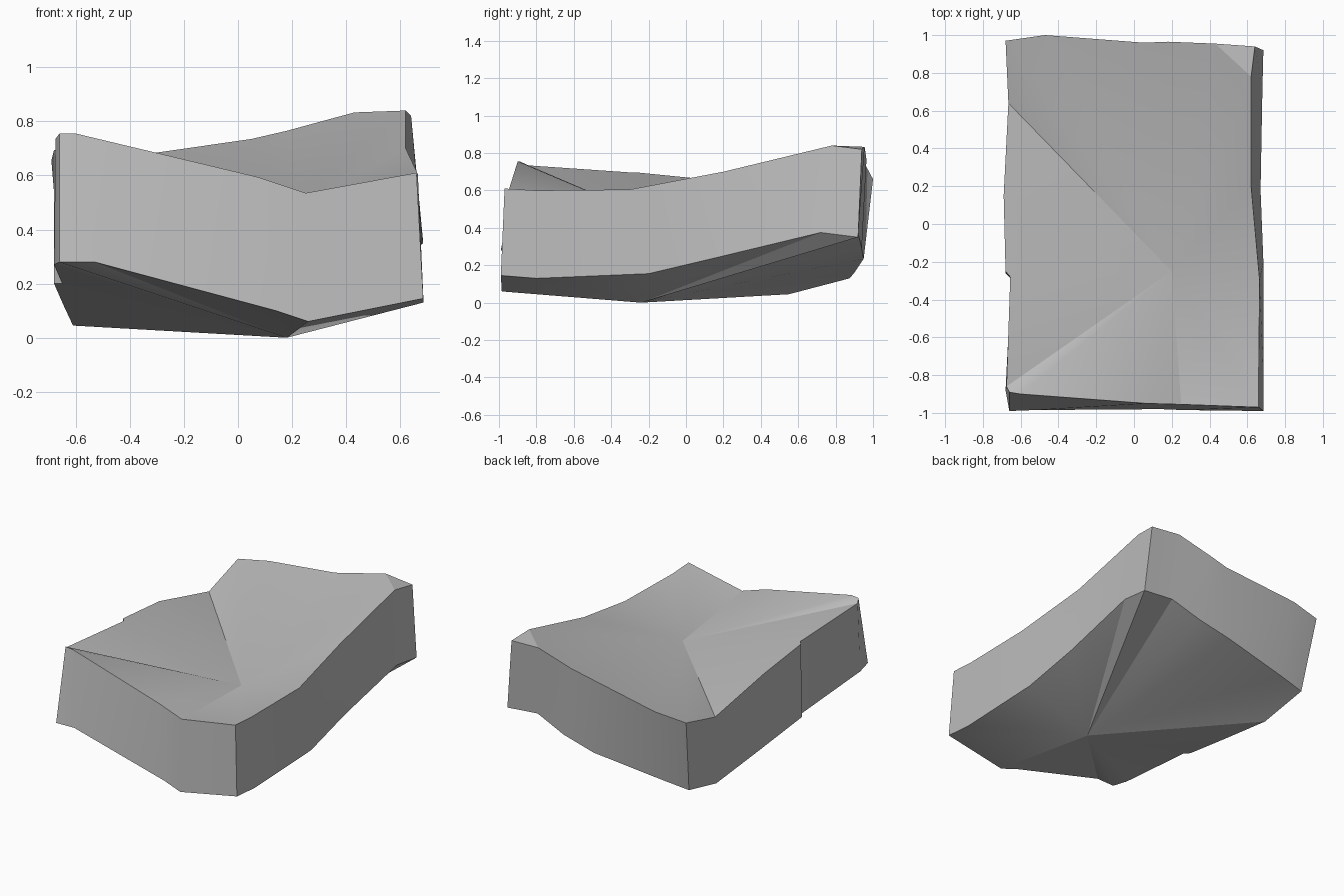
import bpy
import bmesh
import math

default_cube = bpy.data.objects.get("Cube")
if default_cube:
    bpy.data.objects.remove(default_cube, do_unlink=True)


def make_material(name, colour):
    material = bpy.data.materials.new(name)
    material.use_nodes = True
    material.diffuse_color = colour
    shader = material.node_tree.nodes["Principled BSDF"]
    shader.inputs["Base Color"].default_value = colour
    shader.inputs["Roughness"].default_value = 0.9
    return material


# Rim of the slab: each entry pairs a top point with the bottom point below it
front_rim = [
    ((-.66, -.89, .755), (-.66, -.99, .28)),
    ((-.6, -.9, .755), (-.53, -.985, .28)),
    ((.07, -.95, .595), (.14, -.98, .1)),
    ((.25, -.955, .535), (.26, -.985, .06)),
]
left_rim = [
    ((.66, -.97, .61), (.685, -.99, .145)),
    ((.66, -.8, .6), (.685, -.8, .13)),
    ((.665, -.3, .605), (.685, -.2, .155)),
    ((.62, .2, .7), (.67, .18, .245)),
    ((.62, .78, .84), (.68, .72, .375)),
]
back_rim = [
    ((.64, .94, .82), (.685, .92, .35)),
    ((.43, .955, .833), (.46, .92, .37)),
    ((.18, .965, .765), (.25, .94, .29)),
    ((.05, .96, .735), (.02, .95, .235)),
    ((-.47, 1, .66), (-.45, .9, .16)),
]
right_rim = [
    ((-.68, .97, .63), (-.635, .875, .13)),
    ((-.665, .64, .54), (-.61, .55, .045)),
    ((-.69, .15, .655), (-.645, .15, .12)),
    ((-.68, -.25, .695), (-.68, -.26, .2)),
    ((-.655, -.28, .695), (-.65, -.29, .2)),
    ((-.675, -.86, .735), (-.68, -.88, .27)),
]
TOP_HOLLOW = (.2, -.25, .48)
BOTTOM_PEAK = (.18, -.24, 0)


def fan(bm, ring, centre, skip=()):
    """Close a ring with triangles that meet at one centre point."""
    hub = bm.verts.new(centre)
    ring = [v for v in ring if v not in skip]
    for here, following in zip(ring, ring[1:] + ring[:1]):
        bm.faces.new((hub, here, following))


def build_slab(name, rim, material):
    bm = bmesh.new()
    top = [bm.verts.new(upper) for upper, lower in rim]
    bottom = [bm.verts.new(lower) for upper, lower in rim]

    # Side walls
    count = len(rim)
    for i in range(count):
        j = (i + 1) % count
        bm.faces.new((bottom[i], bottom[j], top[j], top[i]))

    # Chipped corner on the top, then the hollow and the underside
    corner = len(front_rim) + len(left_rim)
    bm.faces.new(top[corner - 1:corner + 2])
    fan(bm, top, TOP_HOLLOW, skip=(top[corner],))
    fan(bm, bottom, BOTTOM_PEAK)
    bmesh.ops.recalc_face_normals(bm, faces=bm.faces)

    mesh = bpy.data.meshes.new(name)
    bm.to_mesh(mesh)
    bm.free()
    mesh.materials.append(material)
    slab = bpy.data.objects.new(name, mesh)
    bpy.context.collection.objects.link(slab)
    return slab


stone = make_material("stone_grey", (.5, .5, .5, 1))
slab = build_slab("rock_slab", front_rim + left_rim + back_rim + right_rim, stone)

# Smooth the gentle bends and keep the slab's edges crisp
bpy.ops.object.select_all(action='DESELECT')
slab.select_set(True)
bpy.context.view_layer.objects.active = slab
bpy.ops.object.shade_smooth_by_angle(angle=math.radians(20))
